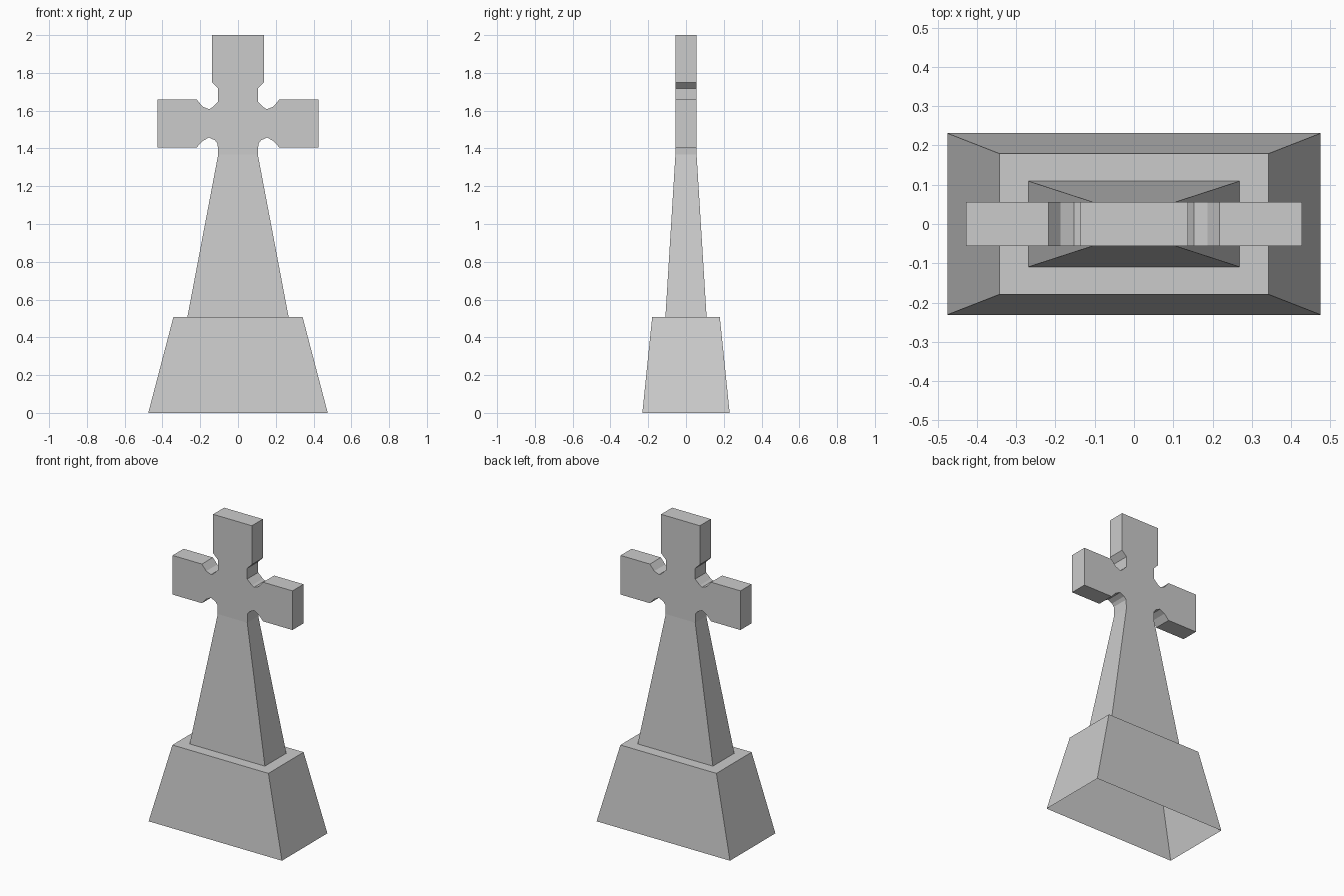
import bpy
import bmesh

if "Cube" in bpy.data.objects:
    bpy.data.objects.remove(bpy.data.objects["Cube"])


def finish(name, bm):
    bmesh.ops.recalc_face_normals(bm, faces=bm.faces)
    mesh = bpy.data.meshes.new(name)
    bm.to_mesh(mesh)
    bm.free()
    obj = bpy.data.objects.new(name, mesh)
    bpy.context.collection.objects.link(obj)
    return obj


def stacked_rings(name, levels):
    """Open tapered shell through rectangles given as (half x, half y, z)."""
    bm = bmesh.new()
    rings = [[bm.verts.new((sx * hx, sy * hy, z))
              for sx, sy in ((-1, -1), (1, -1), (1, 1), (-1, 1))]
             for hx, hy, z in levels]
    for low, high in zip(rings, rings[1:]):
        for i in range(4):
            j = (i + 1) % 4
            bm.faces.new((low[i], low[j], high[j], high[i]))
    return finish(name, bm)


# Plinth, hollow underneath, with a flat ledge around the shaft
stacked_rings("plinth", [(0.475, 0.231, 0), (0.342, 0.179, 0.507),
                         (0.268, 0.109, 0.507)])

# Tapered shaft
stacked_rings("shaft", [(0.268, 0.109, 0.507), (0.105, 0.056, 1.367)])

# Cross head: right half of the outline from neck to top, then mirrored
half = [(0.105, 1.367), (0.108, 1.425), (0.122, 1.443), (0.153, 1.458),
        (0.187, 1.44), (0.218, 1.406), (0.427, 1.406), (0.427, 1.658),
        (0.218, 1.658), (0.187, 1.621), (0.153, 1.608), (0.138, 1.616),
        (0.105, 1.648), (0.105, 1.717), (0.138, 1.75), (0.138, 2.0)]
outline = half + [(-x, z) for x, z in reversed(half)]
bm = bmesh.new()
front = [bm.verts.new((x, -0.056, z)) for x, z in outline]
back = [bm.verts.new((x, 0.056, z)) for x, z in outline]
bm.faces.new(front)
bm.faces.new(back[::-1])
# Edge faces, leaving the neck open where it meets the shaft
for i in range(len(outline) - 1):
    bm.faces.new((front[i], front[i + 1], back[i + 1], back[i]))
finish("cross_head", bm)
